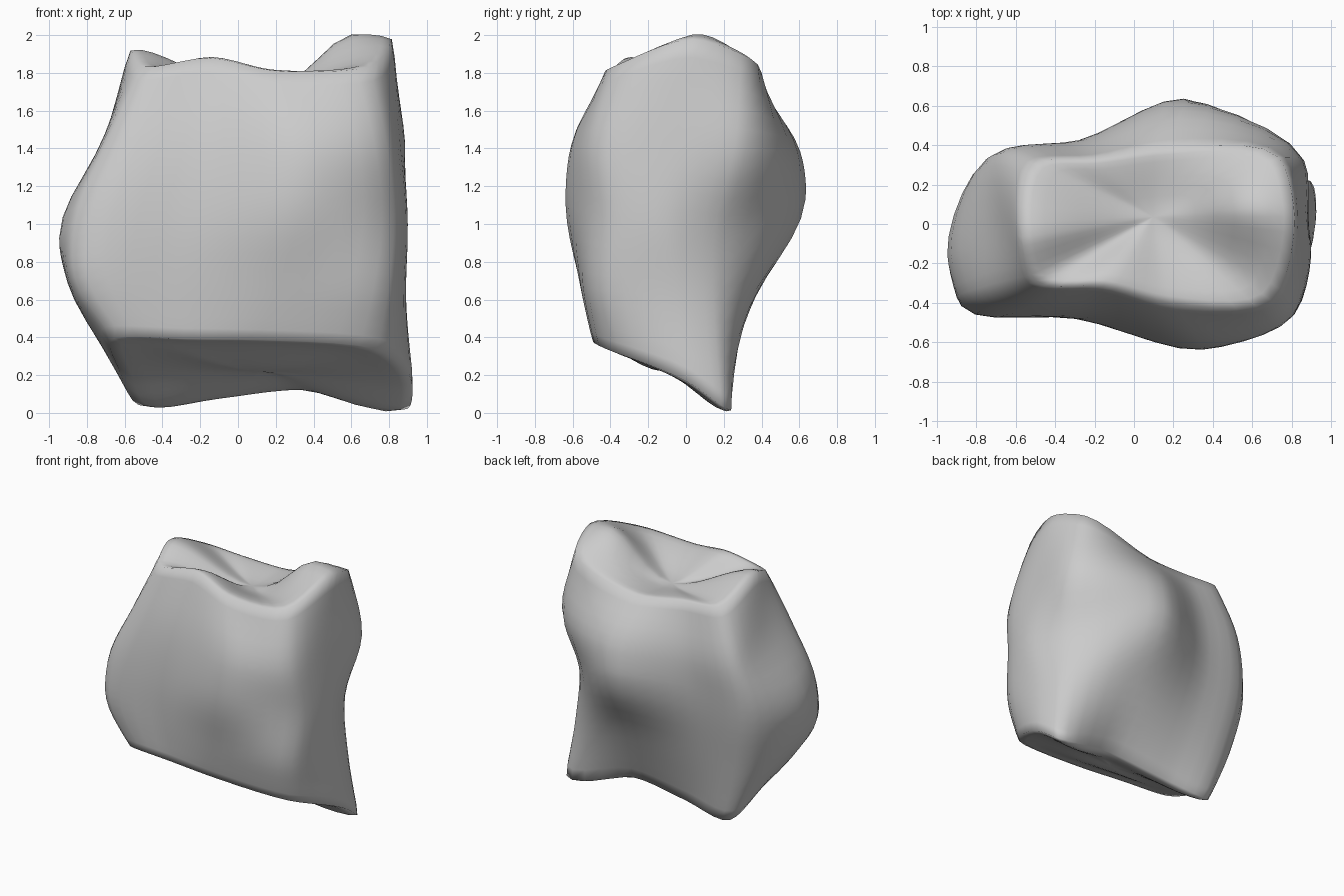
import bpy, bmesh
from math import exp
from mathutils import Vector as V

if "Cube" in bpy.data.objects:
    bpy.data.objects.remove(bpy.data.objects["Cube"])

# Cross-sections, bottom rim to top rim. Points run:
# left-front, front, right-front, right, right-back, back, left-back, left
SECTIONS = [
    [(-.66, -.42, .39), (.10, -.49, .38), (.74, -.42, .33), (.93, .02, .15),
     (.91, .22, .01), (.36, .15, .12), (-.53, .20, .03), (-.63, -.05, .22)],
    [(-.87, -.42, .72), (.22, -.56, .68), (.80, -.47, .65), (.89, -.05, .60),
     (.84, .19, .48), (.28, .37, .62), (-.68, .25, .50), (-.90, -.12, .68)],
    [(-.87, -.40, 1.0), (.34, -.64, 1.10), (.83, -.43, 1.05), (.90, -.10, 1.0),
     (.80, .20, .95), (.25, .64, 1.14), (-.76, .32, 1.0), (-.95, -.16, .92)],
    [(-.69, -.35, 1.45), (.34, -.61, 1.42), (.79, -.48, 1.42), (.87, -.05, 1.45),
     (.87, .32, 1.40), (.25, .61, 1.38), (-.68, .36, 1.38), (-.70, -.04, 1.48)],
    [(-.50, -.29, 1.84), (.18, -.40, 1.82), (.70, -.39, 1.84), (.82, .04, 1.99),
     (.74, .34, 1.89), (.17, .38, 1.72), (-.51, .31, 1.78), (-.57, -.07, 1.93)],
]
# Hollows left of the front and back bulges: front inset and lift, back inset
HOLLOWS = [(0, 0, 0), (.02, 0, 0), (.04, 0, .06), (.03, 0, .05), (.03, .06, .01)]
BOTTOM_CENTRE = V((.12, -.12, .22))
TOP_CENTRE = V((.10, .04, 1.69))
STEPS = 5


def spline(pts, closed, tension=1.0):
    """Smooth curve through the points, with tangents weighted by spacing."""
    n = len(pts)
    tangents = []
    for i, p in enumerate(pts):
        if not closed and i in (0, n - 1):
            a, b = (p, pts[1]) if i == 0 else (pts[-2], p)
            tangents.append((b - a).normalized())
            continue
        a, b = p - pts[i - 1], pts[(i + 1) % n] - p
        la, lb = a.length, b.length
        tangents.append((a / la * lb + b / lb * la) / (la + lb) * tension)
    out = []
    for i in range(n if closed else n - 1):
        j = (i + 1) % n
        d = (pts[j] - pts[i]).length
        for k in range(STEPS):
            t = k / STEPS
            h = t * t * (3 - 2 * t)
            out.append(pts[i] * (1 - h) + pts[j] * h
                       + tangents[i] * d * t * (1 - t) ** 2
                       - tangents[j] * d * t * t * (1 - t))
    if not closed:
        out.append(pts[-1])
    return out


def with_hollows(section, hollow):
    p = [V(c) for c in section]
    front, lift, back = hollow
    p.insert(6, p[6].lerp(p[5], .45) + V((0, -back, 0)))
    p.insert(1, p[0].lerp(p[1], .5) + V((0, front, lift)))
    return p


# Side wall: smooth around each section, then smooth upwards
rings = [spline(with_hollows(s, h), True, .85) for s, h in zip(SECTIONS, HOLLOWS)]
columns = [spline(list(c), False) for c in zip(*rings)]
levels = [list(r) for r in zip(*columns)]


# Caps shrink from the rim to a sunken centre, with a soft rounded lip
def cap(rim, centre, ridge):
    result = []
    for t in (.92, .82, .7, .57, .44, .3, .15):
        ring = []
        for p in rim:
            q = centre.lerp(p, t)
            q.z = centre.z + (p.z - centre.z) * t * t * (3 - 2 * t)
            # broad hump behind the right edge
            q.z += ridge * (1 - t) * exp(-((q.x - .62) / .2) ** 2 - ((q.y - .12) / .2) ** 2)
            ring.append(q)
        result.append(ring)
    return result


levels = (cap(levels[0], BOTTOM_CENTRE, 0)[::-1] + levels
          + cap(levels[-1], TOP_CENTRE, .32))

bm = bmesh.new()
grid = [[bm.verts.new(p) for p in r] for r in levels]
n = len(grid[0])
low, high = bm.verts.new(BOTTOM_CENTRE), bm.verts.new(TOP_CENTRE)
for a, b in zip(grid, grid[1:]):
    for i in range(n):
        j = (i + 1) % n
        bm.faces.new((a[i], a[j], b[j], b[i]))
for i in range(n):
    j = (i + 1) % n
    bm.faces.new((low, grid[0][j], grid[0][i]))
    bm.faces.new((high, grid[-1][i], grid[-1][j]))
# Soften the whole skin slightly
bmesh.ops.smooth_vert(bm, verts=bm.verts, factor=.4,
                      use_axis_x=True, use_axis_y=True, use_axis_z=True)
bmesh.ops.recalc_face_normals(bm, faces=bm.faces)
for f in bm.faces:
    f.smooth = True

mesh = bpy.data.meshes.new("lumpy_cushion")
bm.to_mesh(mesh)
bm.free()
bpy.context.collection.objects.link(bpy.data.objects.new("lumpy_cushion", mesh))
